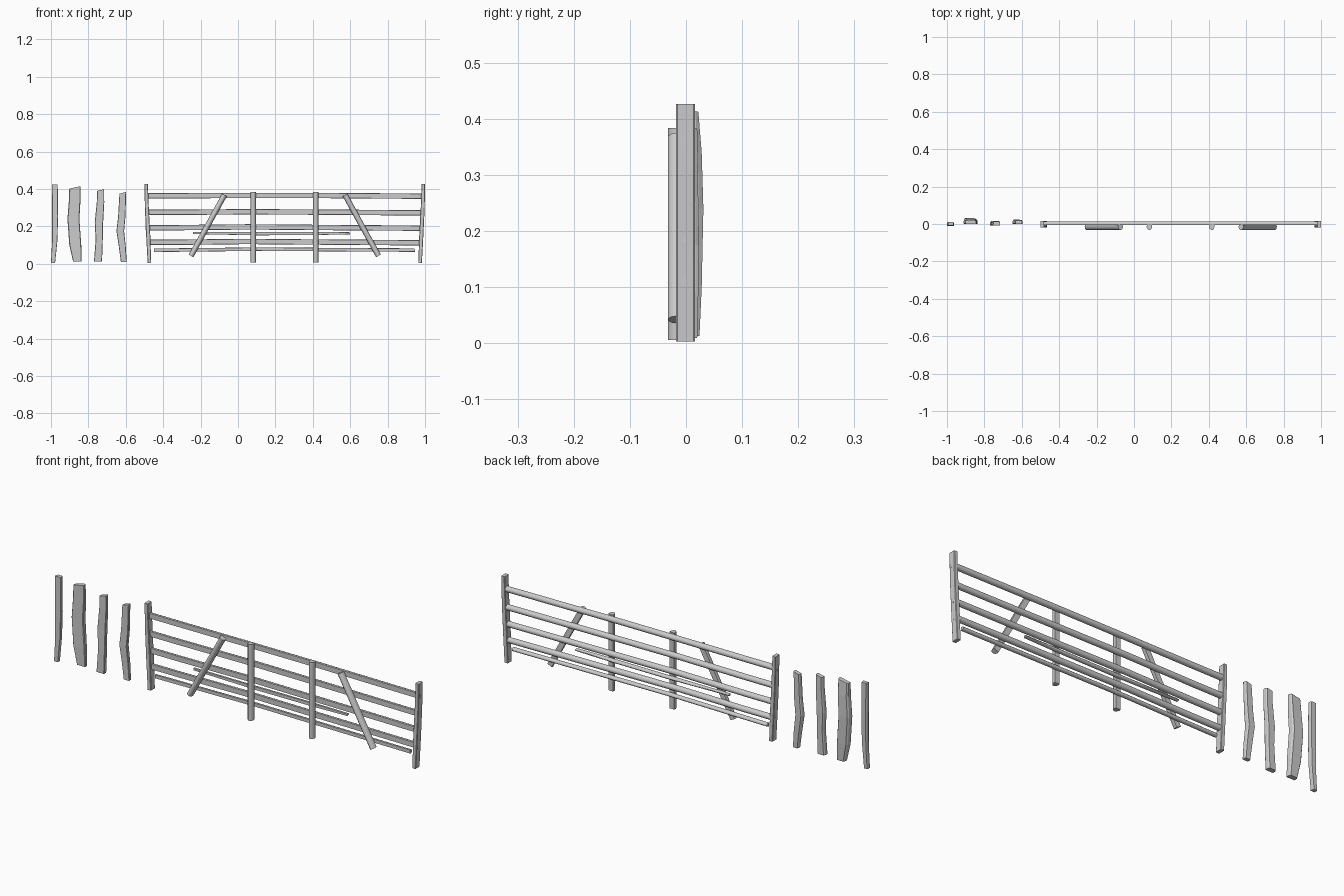
import bpy, bmesh, math
from mathutils import Vector

if "Cube" in bpy.data.objects:
    bpy.data.objects.remove(bpy.data.objects["Cube"])


def finish(name, bm, smooth=False):
    bmesh.ops.recalc_face_normals(bm, faces=bm.faces)
    me = bpy.data.meshes.new(name)
    bm.to_mesh(me)
    bm.free()
    ob = bpy.data.objects.new(name, me)
    bpy.context.collection.objects.link(ob)
    if smooth:
        bpy.ops.object.select_all(action='DESELECT')
        ob.select_set(True)
        bpy.context.view_layer.objects.active = ob
        bpy.ops.object.shade_smooth_by_angle(angle=math.radians(46))
    return ob


def loft(name, rings, smooth=False):
    bm = bmesh.new()
    loops = [[bm.verts.new(p) for p in r] for r in rings]
    n = len(loops[0])
    for a, b in zip(loops, loops[1:]):
        for i in range(n):
            j = (i + 1) % n
            bm.faces.new((a[i], a[j], b[j], b[i]))
    bm.faces.new(loops[0])
    bm.faces.new(loops[-1])
    return finish(name, bm, smooth)


# flat front, slightly narrower chamfered back
STAKE = [(-1, .12), (-.9, 0), (.9, 0), (1, .12), (.92, .75), (.75, 1), (-.72, 1), (-.92, .75)]
# chamfered rectangle
POST = [(-1, .08), (-.8, 0), (.8, 0), (1, .08), (1, .92), (.8, 1), (-.8, 1), (-1, .92)]


def upright(name, profile, sections, tilt=0.0):
    """sections: z, left x, right x, front y, back y; tilt slants the top"""
    rings = []
    for k, (z, x0, x1, y0, y1) in enumerate(sections):
        t = tilt if k == len(sections) - 1 else 0
        rings.append([((x0 + x1) / 2 + u * (x1 - x0) / 2, y0 + v * (y1 - y0), z + t * u)
                      for u, v in profile])
    return loft(name, rings)


def split_log(name, pts, r, y_flat, depth, taper=1.0):
    """half-round log along (x, z) points: flat face at y_flat, bulging by depth"""
    pts = [Vector((x, y_flat, z)) for x, z in pts]
    across = (pts[-1] - pts[0]).normalized().cross(Vector((0, 1, 0))).normalized()
    rings = []
    for k, p in enumerate(pts):
        s = taper if k in (0, len(pts) - 1) else 1
        ring = [p + across * r * s * .88, p - across * r * s * .88]
        for i in range(6):
            a = math.pi * (1 - (i + .3) / 5.6)
            ring.append(p + across * r * s * math.cos(a)
                        + Vector((0, depth * (.22 + .78 * math.sin(a)), 0)))
        rings.append(ring)
    return loft(name, rings, True)


def box(name, lo, hi):
    bm = bmesh.new()
    bmesh.ops.create_cube(bm, size=1)
    for v in bm.verts:
        v.co = [lo[i] if v.co[i] < 0 else hi[i] for i in range(3)]
    return finish(name, bm)


# loose stakes
upright("stake_thin", STAKE, [
    (.003, -1.0, -.978, -.01, .01), (.12, -.994, -.966, -.01, .01),
    (.25, -.994, -.962, -.01, .011), (.425, -.995, -.964, -.009, .01)])
upright("stake_wide", STAKE, [
    (.013, -.882, -.836, 0, .024), (.10, -.902, -.838, -.001, .028),
    (.24, -.912, -.848, 0, .031), (.34, -.904, -.842, 0, .028),
    (.408, -.902, -.843, 0, .022)], .006)
upright("stake_medium", STAKE, [
    (.011, -.77, -.727, -.008, .017), (.13, -.761, -.723, -.008, .017),
    (.22, -.766, -.721, -.007, .017), (.33, -.755, -.715, -.008, .015),
    (.394, -.753, -.716, -.007, .014)], .004)
upright("stake_bent", STAKE, [
    (.009, -.626, -.595, 0, .02), (.09, -.637, -.600, 0, .022),
    (.175, -.65, -.609, -.001, .023), (.25, -.641, -.602, 0, .022),
    (.379, -.634, -.598, 0, .02)], .005)

# gate posts, leaning outwards
for side, s, mid in (("left", -1, .0), ("right", 1, .0)):
    # post outline as (z, inner x, outer x)
    outline = [(.003, .464, .483), (.15, .469, .491), (.30, .477, .498), (.426, .482, .5)]
    off = 0 if s < 0 else .5
    secs = []
    for z, a, b in outline:
        x0, x1 = sorted((s * (a + off), s * (b + off)))
        secs.append((z, x0, x1, -.018, .016))
    upright(f"{side}_gate_post", POST, secs)

# half-round rails, flat at the front, with tenon ends showing through the posts
for n, (z, bend) in enumerate([(.364, .001), (.275, .003), (.193, .004), (.115, .004)], 1):
    lean = .043 * z
    split_log(f"rail_{n}", [(-.471 - lean, z), (-.32, z), (.05, z + bend),
                            (.42, z + .001), (.971 + lean, z - .003)], .0145, -.006, .021)
    for side, x0, x1 in (("left", -.485 - lean, -.470 - lean),
                         ("right", .970 + lean, .9845 + lean)):
        box(f"{side}_tenon_{n}", (x0, -.008, z - .013), (x1, 0, z + .004))

# thin loose rails
split_log("bottom_rail", [(-.45, .072), (.1, .078), (.945, .073)], .0095, -.006, .017)
split_log("middle_thin_rail", [(-.24, .164), (.1, .161), (.4, .162), (.6, .163)],
          .009, -.006, .016, .6)

# front uprights: flat face against the rails
for side, x in (("left", .082), ("right", .416)):
    split_log(f"{side}_front_upright", [(x, .006), (x, .384)], .0148, -.006, -.0265)

# diagonal braces, mirrored about the middle of the gate
for side, s in (("left", -1), ("right", 1)):
    split_log(f"{side}_brace", [(.25 + s * .501, .042), (.25 + s * .322, .368)],
              .0148, -.006, -.0265)
